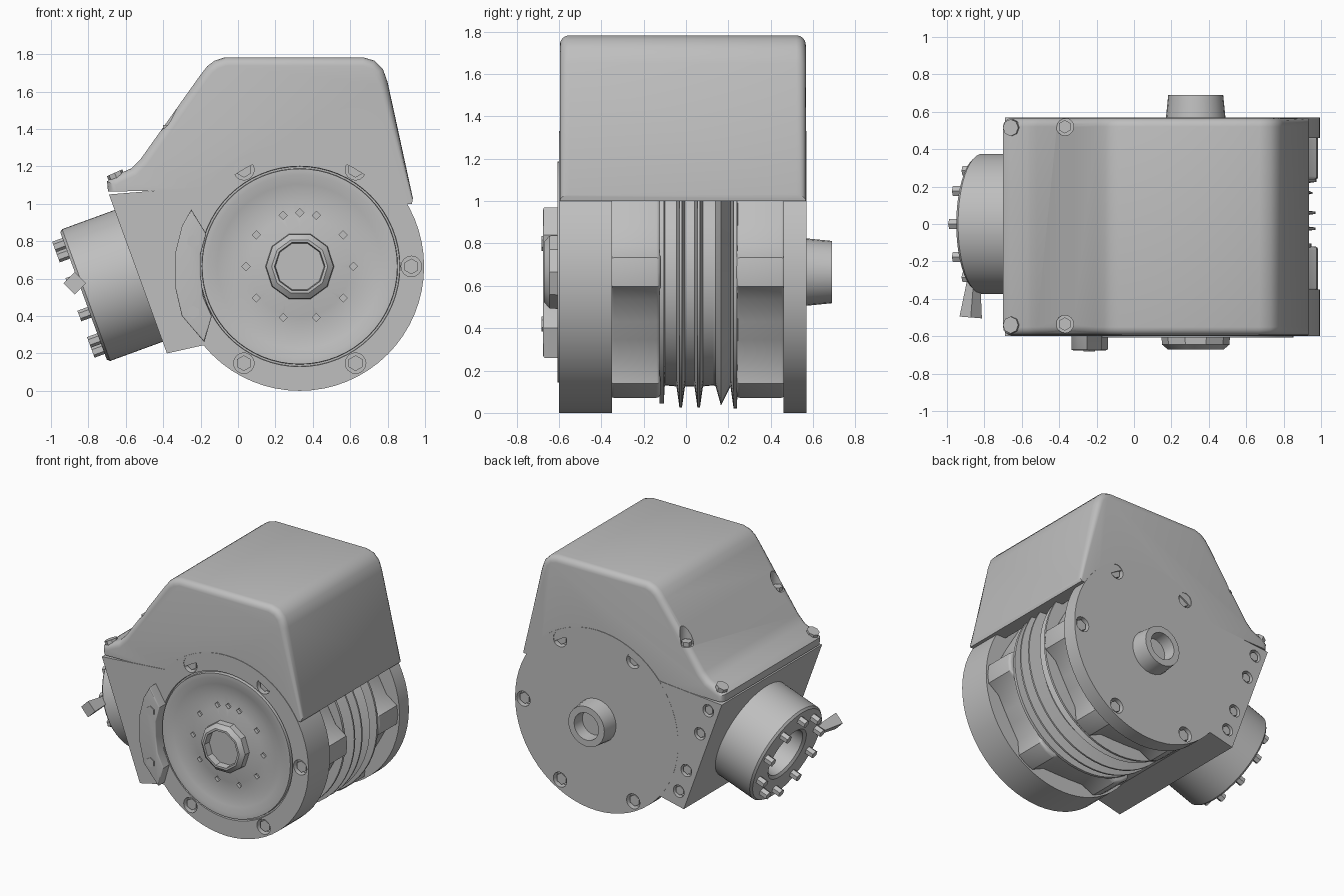
import bpy, bmesh
from math import sin, cos, radians
from mathutils import Matrix, Vector

cube = bpy.data.objects.get("Cube")
if cube:
    bpy.data.objects.remove(cube, do_unlink=True)

metal = bpy.data.materials.new("grey metal")
metal.use_nodes = True
GREY = (0.52, 0.52, 0.52, 1)
metal.diffuse_color = GREY
metal.node_tree.nodes["Principled BSDF"].inputs["Base Color"].default_value = GREY

CX, CZ = 0.33, 0.665          # main shaft axis
FRONT, BACK = -0.6, 0.57      # housing faces
R = 0.665


def finish(name, bm):
    bmesh.ops.recalc_face_normals(bm, faces=bm.faces)
    mesh = bpy.data.meshes.new(name)
    bm.to_mesh(mesh)
    bm.free()
    mesh.materials.append(metal)
    ob = bpy.data.objects.new(name, mesh)
    bpy.context.collection.objects.link(ob)
    return ob


def frame(origin, axis):
    quat = Vector(axis).to_track_quat('Z', 'Y')
    return Matrix.Translation(origin) @ quat.to_matrix().to_4x4()


MAIN = frame((CX, 0, CZ), (0, 1, 0))


def lathe(name, profile, place=MAIN, segs=64):
    """Spin (radius, height) points round the local z axis."""
    bm = bmesh.new()
    vs = [bm.verts.new((r, 0, h)) for r, h in profile]
    edges = [bm.edges.new(p) for p in zip(vs, vs[1:])]
    bmesh.ops.spin(bm, geom=vs + edges, cent=(0, 0, 0), axis=(0, 0, 1),
                   angle=radians(360), steps=segs)
    bmesh.ops.remove_doubles(bm, verts=bm.verts, dist=0.0005)
    bmesh.ops.transform(bm, matrix=place, verts=bm.verts)
    return finish(name, bm)


def prism(name, pts, y0, y1, bevel=0, keep=None):
    """Extrude an (x, z) outline along y, optionally rounding its rims."""
    bm = bmesh.new()
    face = bm.faces.new([bm.verts.new((x, y0, z)) for x, z in pts])
    ext = bmesh.ops.extrude_face_region(bm, geom=[face])
    moved = [v for v in ext["geom"] if isinstance(v, bmesh.types.BMVert)]
    bmesh.ops.translate(bm, vec=(0, y1 - y0, 0), verts=moved)
    bmesh.ops.recalc_face_normals(bm, faces=bm.faces)
    if bevel:
        rims = [e for e in bm.edges
                if abs(e.verts[0].co.y - e.verts[1].co.y) < 0.001 and keep(e)]
        bmesh.ops.bevel(bm, geom=rims, offset=bevel, segments=4, profile=0.5,
                        affect='EDGES', clamp_overlap=False)
    return finish(name, bm)


def plugs(name, spots, axis, radius, low, high, sides):
    """Several equal cylinders along one axis, in one object."""
    bm = bmesh.new()
    for spot in spots:
        m = frame(spot, axis) @ Matrix.Translation((0, 0, (low + high) / 2))
        bmesh.ops.create_cone(bm, cap_ends=True, segments=sides, radius1=radius,
                              radius2=radius, depth=high - low, matrix=m)
    return finish(name, bm)


def cut(target, cutter):
    mod = target.modifiers.new("cut", 'BOOLEAN')
    mod.operation = 'DIFFERENCE'
    mod.solver = 'EXACT'
    mod.object = cutter
    bpy.context.view_layer.objects.active = target
    bpy.ops.object.modifier_apply(modifier=mod.name)
    bpy.data.objects.remove(cutter, do_unlink=True)


def ring(radius, angles, y):
    return [(CX + radius * cos(radians(a)), y, CZ + radius * sin(radians(a)))
            for a in angles]


# Front end plate with a dished disc
front = lathe("front_plate", [
    (0, -0.6), (0.2, -0.6), (0.27, -0.585), (0.36, -0.58), (0.44, -0.592),
    (0.49, -0.607), (0.522, -0.607), (0.524, -0.58), (0.534, -0.58),
    (0.536, FRONT), (R, FRONT), (R, -0.35), (0, -0.35)])
back = lathe("back_plate", [(0, 0.46), (R, 0.46), (R, BACK), (0, BACK)])

# Side housing that carries the inlet flange
side = prism("side_housing", [
    (-0.69, 1.05), (-0.38, 0.2), (-0.18, 0.245), (-0.08, 0.2), (-0.2, 0.5),
    (-0.21, CZ), (-0.2, 0.85), (-0.12, 1.1), (-0.2, 1.09)], FRONT, BACK - 0.001)

# Recessed bolts in both plates
rim = (0, 60, 120, 240, 300)
for plate, label, y, out in ((front, "front", FRONT, -1), (back, "back", BACK, 1)):
    spots = ring(0.597, rim, y)
    cut(plate, plugs("bolt_pockets", spots, (0, out, 0), 0.055, -0.05, 0.05, 16))
    plugs(label + "_plate_bolts", spots, (0, out, 0), 0.042, -0.06, -0.015, 6)
pins = list(range(0, 360, 36)) + [90]
cut(front, plugs("pin_pockets", ring(0.287, pins, FRONT), (0, -1, 0),
                 0.022, -0.04, 0.05, 4))

# Bolts beside the flange on the back
inward = Vector((0.939, 0, 0.343))
along = Vector((-0.343, 0, 0.939))
corner = Vector((-0.38, BACK, 0.2))
spots = [corner + inward * 0.08 + along * t for t in (0.1, 0.28, 0.6, 0.8)]
spots.append(Vector((-0.27, BACK, 0.62)))
cut(side, plugs("side_pockets", spots, (0, 1, 0), 0.045, -0.04, 0.05, 14))
plugs("side_bolts", spots, (0, 1, 0), 0.034, -0.05, -0.012, 6)

# Finned core between the plates
core = [(0, -0.36), (0.54, -0.36), (0.54, -0.125), (0.62, -0.125), (0.62, -0.105),
        (0.535, -0.1)]
for y in (-0.025, 0.06):
    core += [(0.54, y - 0.02), (0.64, y - 0.006), (0.64, y + 0.006), (0.54, y + 0.02)]
core += [(0.535, 0.13), (0.54, 0.14), (0.63, 0.165), (0.54, 0.21), (0.645, 0.225),
         (0.645, 0.24), (0.54, 0.245), (0.54, 0.47), (0, 0.47)]
lathe("finned_core", core)

# Scalloped clamping lobes around the bolts
lobes = []
for k in range(6):
    for a, r in ((-25, 0.555), (-13, 0.575), (-6, 0.65), (0, 0.655),
                 (6, 0.65), (13, 0.575), (25, 0.555)):
        t = radians(k * 60 + a)
        lobes.append((CX + r * cos(t), CZ + r * sin(t)))
prism("front_lobes", lobes, -0.36, -0.12, 0.02, lambda e: True)
prism("back_lobes", lobes, 0.235, 0.47, 0.02, lambda e: True)

# Rounded top cover, arched underneath over the plates
outline = [(-0.695, 1.065), (-0.7, 1.12), (-0.66, 1.15), (-0.57, 1.19), (-0.52, 1.24),
           (-0.2, 1.69), (-0.165, 1.735), (-0.125, 1.765), (-0.07, 1.783),
           (0.67, 1.783), (0.73, 1.765), (0.775, 1.72), (0.8, 1.65),
           (0.935, 1.03), (0.93, 1.0)]
arch = [(x, z) for x, _, z in ring(0.6, range(34, 147, 7), 0)]
cover = prism("top_cover", outline + arch + [(-0.2, 1.075)], FRONT + 0.004,
              BACK - 0.004, 0.045,
              lambda e: all(Vector((v.co.x - CX, v.co.z - CZ)).length > 0.69
                            for v in e.verts)
              and not (e.verts[0].co.z < 1.08 and e.verts[1].co.z < 1.08))
screws = [(-0.37, y, 1.39) for y in (-0.535, 0.52)]
cut(cover, plugs("screw_pockets", screws, (0, 0, 1), 0.047, 0, 0.3, 16))
plugs("cover_screws", screws, (0, 0, 1), 0.036, -0.02, 0.03, 6)
plugs("cover_corner_screws", [(-0.64, y, 1.12) for y in (-0.54, 0.515)],
      (-0.4, 0, 0.9), 0.045, -0.03, 0.05, 8)

# Inlet port with bore and end bolts
PORT = frame((-0.53, 0, 0.615), -inward)
lathe("inlet_port", [(0, -0.05), (0.375, -0.05), (0.375, 0.3), (0.362, 0.315),
                     (0.2, 0.315), (0.18, 0.3), (0.18, 0.12), (0, 0.12)], PORT)
end = Vector((-0.53, 0, 0.615)) - inward * 0.315
ends = [end + along * (0.3 * cos(radians(a))) + Vector((0, 0.3 * sin(radians(a)), 0))
        for a in range(0, 360, 36)]
plugs("port_bolts", ends, -inward, 0.03, -0.02, 0.058, 6)

# Tapered lever lug on the port
bm = bmesh.new()
bmesh.ops.create_cone(bm, cap_ends=True, segments=4, radius1=0.035, radius2=0.06,
                      depth=0.2, matrix=frame((-0.865, -0.4, 0.575), (-0.08, -1, 0)))
finish("port_lug", bm)

# Crescent guard on the front
prism("crescent_guard", [
    (-0.25, 0.97), (-0.3, 0.88), (-0.335, 0.74), (-0.335, 0.55), (-0.3, 0.4),
    (-0.18, 0.26), (-0.14, 0.4), (-0.185, 0.5), (-0.2, 0.62), (-0.2, 0.73),
    (-0.17, 0.84)], -0.675, FRONT + 0.02, 0.008, lambda e: e.verts[0].co.y < -0.65)
plugs("guard_bolts", [(-0.24, -0.67, z) for z in (0.42, 0.8)], (0, -1, 0),
      0.035, -0.02, 0.012, 6)

# Drive hub at the front, hollow shaft end at the back
lathe("front_hub", [(0, -0.58), (0.185, -0.58), (0.18, -0.645), (0.15, -0.67),
                    (0.135, -0.67), (0.13, -0.62), (0, -0.62)], segs=10)
lathe("back_shaft", [(0, 0.56), (0.16, 0.56), (0.147, 0.69), (0.1, 0.69),
                     (0.095, 0.6), (0, 0.6)], segs=24)

# Smooth shading with sharp edges kept
for ob in bpy.context.scene.objects:
    if ob.type == 'MESH':
        bpy.ops.object.select_all(action='DESELECT')
        ob.select_set(True)
        bpy.context.view_layer.objects.active = ob
        bpy.ops.object.shade_smooth_by_angle(angle=radians(30))
